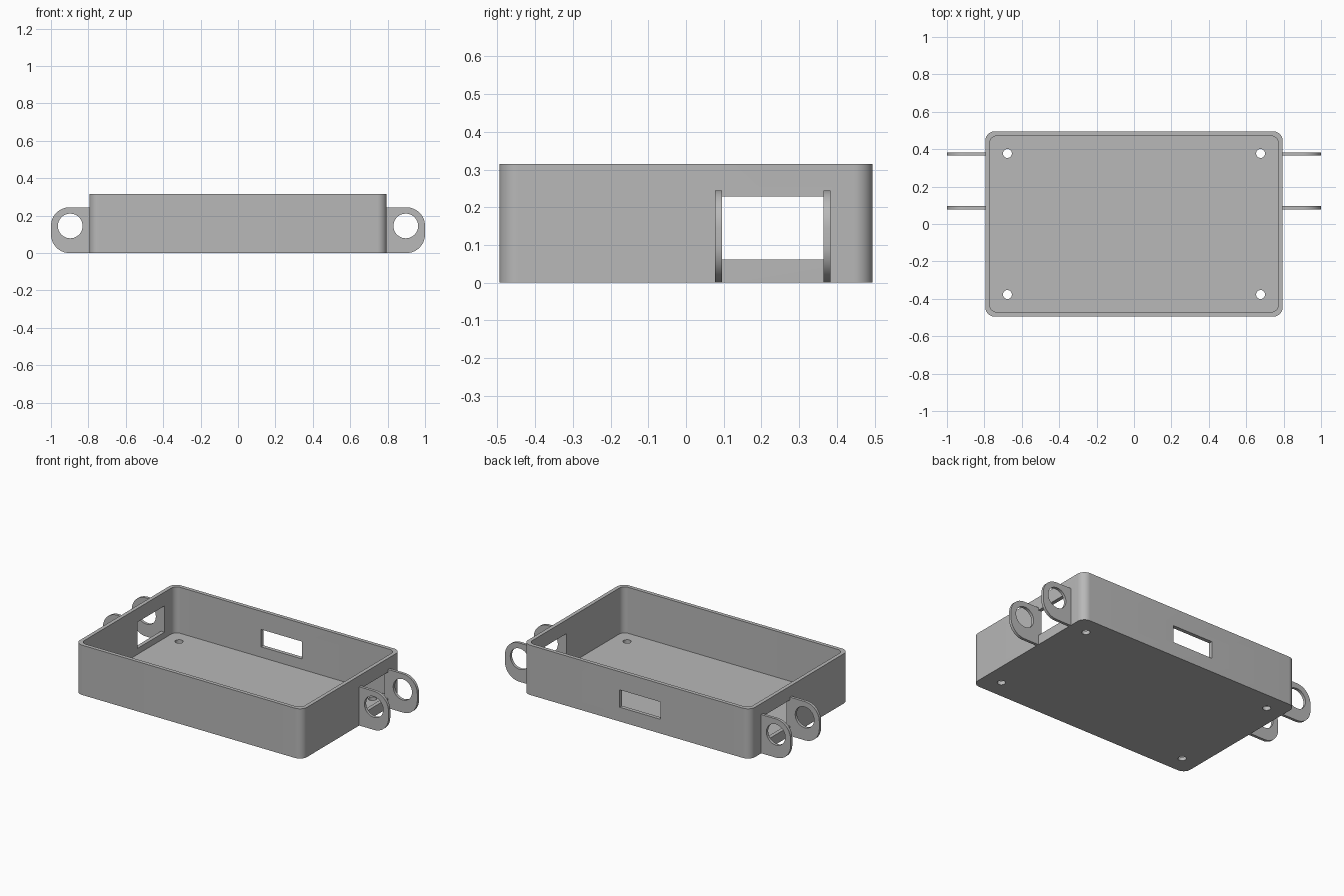
import bpy
import bmesh
from math import cos, sin, pi, radians
from mathutils import Vector

if "Cube" in bpy.data.objects:
    bpy.data.objects.remove(bpy.data.objects["Cube"])

grey = bpy.data.materials.new("plain grey")
grey.use_nodes = True
grey.diffuse_color = (0.48, 0.48, 0.48, 1)
grey.node_tree.nodes["Principled BSDF"].inputs["Base Color"].default_value = (0.48, 0.48, 0.48, 1)


def arc(cx, cy, r, start, end, steps=12):
    """Points along an arc, angles in degrees."""
    return [(cx + r * cos(radians(start + (end - start) * i / steps)),
             cy + r * sin(radians(start + (end - start) * i / steps))) for i in range(steps + 1)]


def rounded(x, y, r):
    """Rounded rectangle outline with half sizes x and y."""
    points = []
    for sx, sy, a in ((1, 1, 0), (-1, 1, 90), (-1, -1, 180), (1, -1, 270)):
        points += arc(sx * (x - r), sy * (y - r), r, a, a + 90)
    return points


def prism(name, outline, low, high, axis="z"):
    """Extrude an xy outline along z, or an xz outline along y."""
    def place(p, d):
        return Vector((p[0], p[1], d)) if axis == "z" else Vector((p[0], d, p[1]))
    bm = bmesh.new()
    face = bm.faces.new([bm.verts.new(place(p, low)) for p in outline])
    top = bmesh.ops.extrude_face_region(bm, geom=[face])["geom"]
    bmesh.ops.translate(bm, verts=[v for v in top if isinstance(v, bmesh.types.BMVert)],
                        vec=place((0, 0), high - low))
    bmesh.ops.recalc_face_normals(bm, faces=bm.faces)
    mesh = bpy.data.meshes.new(name)
    bm.to_mesh(mesh)
    bm.free()
    obj = bpy.data.objects.new(name, mesh)
    bpy.context.collection.objects.link(obj)
    mesh.materials.append(grey)
    return obj


def box(name, x0, x1, y0, y1, z0, z1):
    return prism(name, [(x0, y0), (x1, y0), (x1, y1), (x0, y1)], z0, z1)


def activate(obj):
    bpy.ops.object.select_all(action="DESELECT")
    obj.select_set(True)
    bpy.context.view_layer.objects.active = obj


def cut(obj, cutters):
    """Subtract every cutter, then discard it."""
    activate(obj)
    for cutter in cutters:
        mod = obj.modifiers.new("cut", "BOOLEAN")
        mod.operation = "DIFFERENCE"
        mod.solver = "EXACT"
        mod.object = cutter
        bpy.ops.object.modifier_apply(modifier=mod.name)
        bpy.data.objects.remove(cutter)
    bpy.ops.object.shade_smooth_by_angle(angle=radians(30))


# Open tray with rounded corners
X, Y, H, WALL, R = 0.795, 0.495, 0.315, 0.024, 0.05
tray = prism("tray", rounded(X, Y, R), 0, H)
cutters = [
    prism("cavity", rounded(X - WALL, Y - WALL, R - WALL / 2), WALL, 1),
    box("side_openings", -1, 1, 0.095, 0.365, 0.062, 0.228),
    box("back_window", -0.168, 0.118, 0.4, 0.6, 0.09, 0.2),
]
# Screw holes in the floor
for sx in (-1, 1):
    for sy in (-1, 1):
        cutters.append(prism("screw_hole", arc(sx * 0.677, sy * 0.377, 0.024, 0, 345, 23), -0.1, 0.1))
cut(tray, cutters)

# Pairs of pierced mounting lugs on both sides
LUG_H, LUG_R = 0.245, 0.1
for side, s in (("left", 1), ("right", -1)):
    for place, y in (("front", 0.077), ("back", 0.365)):
        outline = [(X - WALL / 2, 0)] + arc(1 - LUG_R, LUG_R, LUG_R, -90, 0)
        outline += arc(1 - LUG_R, LUG_H - LUG_R, LUG_R, 0, 90) + [(X - WALL / 2, LUG_H)]
        lug = prism(f"{side}_{place}_lug", [(s * px, pz) for px, pz in outline], y, y + 0.018, "y")
        hole = prism("lug_hole", arc(s * 0.897, 0.145, 0.066, 0, 350, 35), y - 0.1, y + 0.1, "y")
        cut(lug, [hole])
